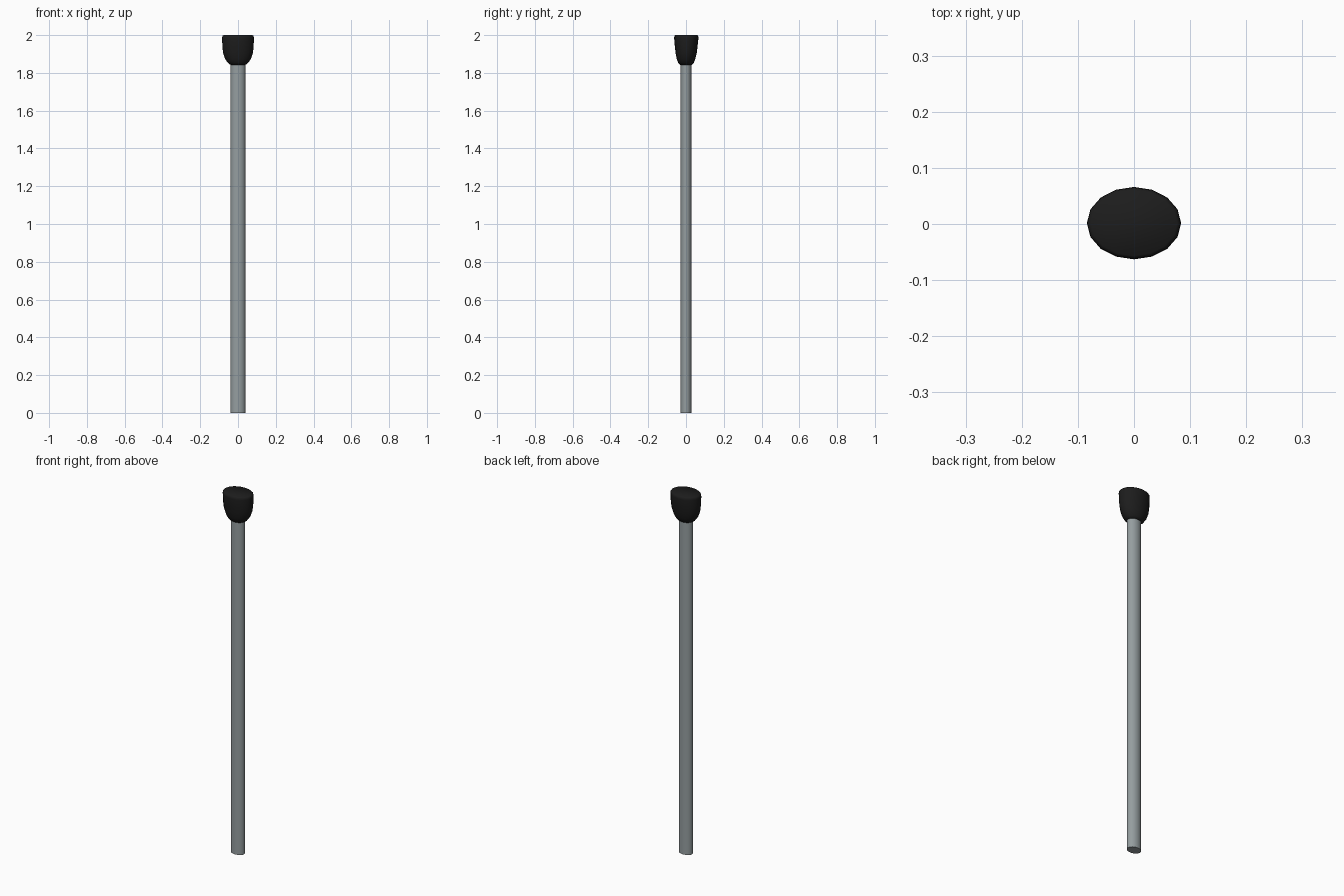
import bpy, bmesh, math

if "Cube" in bpy.data.objects:
    bpy.data.objects.remove(bpy.data.objects["Cube"])

SIDES = 16

def material(name, color):
    m = bpy.data.materials.new(name)
    m.diffuse_color = color
    m.use_nodes = True
    m.node_tree.nodes["Principled BSDF"].inputs["Base Color"].default_value = m.diffuse_color
    return m

def oval_loft(name, rings, mat, angle):
    """Skin oval rings given as (z, x radius, y radius, y centre), capped at both ends."""
    bm = bmesh.new()
    loops = []
    for z, rx, ry, cy in rings:
        loops.append([bm.verts.new((rx * math.cos(2 * math.pi * i / SIDES),
                                    cy + ry * math.sin(2 * math.pi * i / SIDES), z))
                      for i in range(SIDES)])
    for a, b in zip(loops, loops[1:]):
        for i in range(SIDES):
            j = (i + 1) % SIDES
            bm.faces.new((a[i], a[j], b[j], b[i]))
    bm.faces.new(loops[0][::-1])
    bm.faces.new(loops[-1])
    mesh = bpy.data.meshes.new(name)
    bm.to_mesh(mesh)
    bm.free()
    obj = bpy.data.objects.new(name, mesh)
    bpy.context.collection.objects.link(obj)
    mesh.materials.append(mat)
    bpy.ops.object.select_all(action='DESELECT')
    obj.select_set(True)
    bpy.context.view_layer.objects.active = obj
    bpy.ops.object.shade_smooth_by_angle(angle=math.radians(angle))
    return obj

steel = material("steel", (0.30, 0.34, 0.35, 1))
rubber = material("black_rubber", (0.012, 0.012, 0.012, 1))

# Straight oval shaft
oval_loft("shaft", [(0, 0.039, 0.029, 0), (1.85, 0.039, 0.029, 0)], steel, 40)

# Bulging grip with a flat, slightly rounded top
oval_loft("grip", [
    (1.843, 0.040, 0.031, 0.0),
    (1.852, 0.053, 0.041, 0.0),
    (1.873, 0.068, 0.049, 0.0),
    (1.905, 0.079, 0.056, 0.001),
    (1.940, 0.083, 0.060, 0.001),
    (1.985, 0.084, 0.0645, 0.0015),
    (1.995, 0.083, 0.063, 0.0015),
    (2.000, 0.077, 0.058, 0.0015),
], rubber, 60)
